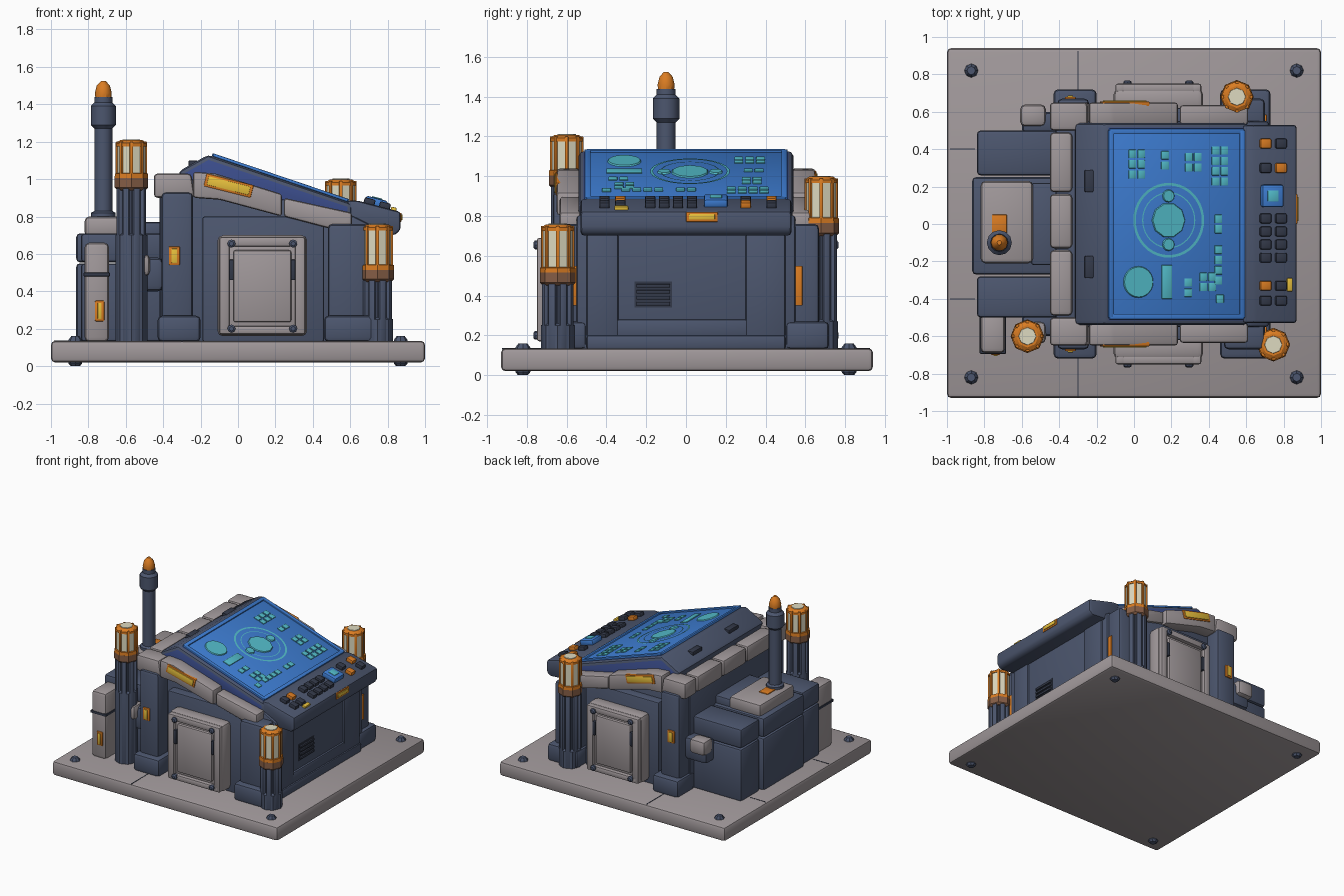
import bpy, bmesh, math
from mathutils import Matrix, Vector

cube = bpy.data.objects.get("Cube")
if cube:
    bpy.data.objects.remove(cube, do_unlink=True)


def material(name, r, g, b):
    m = bpy.data.materials.new(name)
    m.use_nodes = True
    col = [((c / 255 + 0.055) / 1.055) ** 2.4 for c in (r, g, b)] + [1]
    m.diffuse_color = col
    m.node_tree.nodes["Principled BSDF"].inputs["Base Color"].default_value = col
    return m


GREY = material("warm grey", 160, 152, 154)
SLATE = material("slate", 76, 86, 110)
DARK = material("dark slate", 52, 58, 74)
NAVY = material("navy", 58, 76, 138)
BLUE = material("screen blue", 62, 126, 212)
TEAL = material("teal", 84, 190, 204)
ORANGE = material("orange", 218, 124, 34)
YELLOW = material("yellow", 236, 196, 62)
CREAM = material("cream", 222, 218, 192)
BROWN = material("brown", 134, 94, 70)
made = []


def finish(name, bm, mats, bevel=0.0, matrix=None, rule=None):
    bmesh.ops.recalc_face_normals(bm, faces=bm.faces)
    if rule:
        for f in bm.faces:
            f.material_index = rule(f)
    if bevel:
        bmesh.ops.bevel(bm, geom=bm.edges[:], offset=bevel, segments=2, profile=0.5,
                        affect='EDGES', clamp_overlap=True)
    me = bpy.data.meshes.new(name)
    bm.to_mesh(me)
    bm.free()
    for m in mats if isinstance(mats, list) else [mats]:
        me.materials.append(m)
    ob = bpy.data.objects.new(name, me)
    bpy.context.collection.objects.link(ob)
    if matrix:
        ob.matrix_world = matrix
    made.append(ob)
    return ob


def box(name, x, y, z, mat, bevel=0.012, matrix=None):
    """Box from three (min, max) ranges."""
    bm = bmesh.new()
    mid = Vector([(a + b) / 2 for a, b in (x, y, z)])
    size = [abs(b - a) for a, b in (x, y, z)]
    bmesh.ops.create_cube(bm, size=1, matrix=Matrix.Translation(mid) @ Matrix.Diagonal((*size, 1)))
    return finish(name, bm, mat, min(bevel, min(size) * 0.4), matrix)


def prism(name, profile, y, mats, bevel=0.015, rule=None):
    """Side profile in x and z, extruded along y."""
    bm = bmesh.new()
    face = bm.faces.new([bm.verts.new((px, y[0], pz)) for px, pz in profile])
    ext = bmesh.ops.extrude_face_region(bm, geom=[face])
    bmesh.ops.translate(bm, vec=(0, y[1] - y[0], 0),
                        verts=[v for v in ext["geom"] if isinstance(v, bmesh.types.BMVert)])
    return finish(name, bm, mats, bevel, None, rule)


def turned(name, at, profile, mat, sides=8, matrix=None):
    """Lathe of (radius, z) pairs around a vertical axis."""
    bm = bmesh.new()
    rings = [[bm.verts.new((at[0] + r * math.cos(i * math.tau / sides),
                            at[1] + r * math.sin(i * math.tau / sides), z))
              for i in range(sides)] for r, z in profile]
    for a, b in zip(rings, rings[1:]):
        for i in range(sides):
            j = (i + 1) % sides
            bm.faces.new((a[i], a[j], b[j], b[i]))
    bm.faces.new(rings[0])
    bm.faces.new(rings[-1])
    return finish(name, bm, mat, 0, matrix)


def ring(name, r, width, z, mat, matrix, at=(0, 0)):
    bm = bmesh.new()
    n = 40
    loops = [[bm.verts.new((at[0] + q * math.cos(i * math.tau / n), at[1] + q * math.sin(i * math.tau / n), z))
              for i in range(n)] for q in (r - width, r)]
    for i in range(n):
        j = (i + 1) % n
        bm.faces.new((loops[0][i], loops[1][i], loops[1][j], loops[0][j]))
    return finish(name, bm, mat, 0, matrix)


def tilted(x, y, z, angle):
    return Matrix.Translation((x, y, z)) @ Matrix.Rotation(angle, 4, 'Y')


def glow(name, u, y, w, matrix=None):
    """Orange light frame with a yellow core, facing along y."""
    s = 1 if y > 0 else -1
    box(name + "_frame", u, (y - s * 0.03, y), w, ORANGE, 0.006, matrix)
    box(name + "_core", (u[0] + 0.015, u[1] - 0.015), (y - s * 0.02, y + s * 0.006),
        (w[0] + 0.012, w[1] - 0.012), YELLOW, 0.002, matrix)


# Base slab with bolts and seams
box("base_slab", (-1, 1), (-0.93, 0.94), (0.02, 0.135), GREY, 0.022)
for x in (-0.87, 0.87):
    for y in (-0.82, 0.82):
        turned("base_bolt", (x, y), [(0.025, 0), (0.037, 0.015), (0.037, 0.14), (0.022, 0.16)], SLATE)
for s in (-1, 1):
    box("base_seam", (-0.303, -0.297), (s * 0.7, s * 0.925), (0.13, 0.137), DARK, 0)
    box("base_side_seam", (-0.985, -0.85), (s * 0.4 - 0.003, s * 0.4 + 0.003), (0.13, 0.137), DARK, 0)

# Main body
prism("main_body", [(-0.42, 0.13), (0.72, 0.13), (0.72, 0.75), (0.62, 0.8), (-0.2, 1.0), (-0.42, 1.0)],
      (-0.55, 0.55), SLATE)
box("body_skirt", (0.6, 0.745), (-0.5, 0.5), (0.13, 0.2), SLATE)
for y in ((-0.5, -0.34), (0.3, 0.5)):
    box("end_panel_stile", (0.7, 0.735), y, (0.19, 0.71), SLATE)
box("end_panel_sill", (0.7, 0.735), (-0.35, 0.31), (0.19, 0.28), SLATE)
box("vent_recess", (0.7, 0.724), (-0.26, -0.07), (0.34, 0.47), DARK, 0)
for i in range(4):
    box("vent_slat", (0.71, 0.735), (-0.25, -0.08), (0.35 + i * 0.03, 0.368 + i * 0.03), DARK, 0.004)

# Front and back: pillars, doors, trim
for s in (-1, 1):
    def ys(a, b):
        return (s * a, s * b)
    box("door_surround", (-0.19, 0.46), ys(0.5, 0.62), (0.13, 0.8), SLATE)
    box("door", (-0.11, 0.37), ys(0.6, 0.72), (0.16, 0.7), GREY, 0.03)
    for x in ((-0.1, -0.045), (0.305, 0.36)):
        box("door_stile", x, ys(0.7, 0.75), (0.17, 0.69), GREY)
    for z in ((0.17, 0.215), (0.64, 0.69)):
        box("door_rail", (-0.09, 0.35), ys(0.7, 0.75), z, GREY)
    box("door_plate", (-0.025, 0.285), ys(0.7, 0.742), (0.235, 0.62), GREY)
    for x in (-0.035, 0.295):
        box("door_slot", (x - 0.012, x + 0.012), ys(0.72, 0.75), (0.46, 0.57), DARK, 0.004)
        for z in (0.2, 0.655):
            turned("door_bolt", (0, 0), [(0.022, 0), (0.022, 0.02), (0.012, 0.028)], SLATE, 8,
                   Matrix.Translation((x, s * 0.74, z)) @ Matrix.Rotation(-s * math.pi / 2, 4, 'X'))
    box("left_pillar", (-0.41, -0.24), ys(0.5, 0.67), (0.13, 0.93), SLATE, 0.025)
    box("left_pillar_foot", (-0.43, -0.2), ys(0.5, 0.72), (0.13, 0.27), SLATE, 0.025)
    box("right_pillar", (0.48, 0.7), ys(0.5, 0.67), (0.13, 0.76), SLATE, 0.025)
    box("right_pillar_foot", (0.46, 0.73), ys(0.5, 0.72), (0.13, 0.27), SLATE, 0.025)
    glow("pillar_light", (-0.37, -0.31), s * 0.68, (0.54, 0.64))
    box("pillar_side_light", (0.69, 0.71), ys(0.55, 0.585), (0.35, 0.55), ORANGE, 0.004)
    prism("corner_trim", [(-0.45, 0.9), (-0.45, 1.03), (-0.25, 1.03), (-0.23, 0.9)], ys(0.5, 0.65), GREY, 0.02)
    prism("long_trim", [(-0.24, 0.9), (-0.24, 1.04), (-0.12, 1.03), (0.235, 0.92), (0.235, 0.8), (-0.1, 0.89)],
          ys(0.53, 0.65), GREY, 0.016)
    prism("end_trim", [(0.245, 0.8), (0.245, 0.9), (0.61, 0.82), (0.61, 0.73), (0.55, 0.72)],
          ys(0.53, 0.635), GREY, 0.016)
    glow("trim_light", (-0.13, 0.13), s * 0.655, (-0.035, 0.035), tilted(-0.05, 0, 0.965, math.radians(14)))
    box("side_pod", (-0.6, -0.4), ys(0.48, 0.6), (0.4, 0.58), SLATE, 0.03)
    box("pod_cap", (-0.61, -0.47), ys(0.52, 0.64), (0.48, 0.6), GREY, 0.03)
    box("hood_slot", (-0.265, -0.215), (s * 0.23 - 0.06, s * 0.23 + 0.06), (1.065, 1.1), DARK, 0.008)

# Rear-edge trim blocks
for y in ((-0.49, -0.14), (-0.13, 0.16), (0.17, 0.49)):
    box("edge_trim", (-0.45, -0.33), y, (0.9, 1.03), GREY, 0.022)

# Sloped display hood; long sides and top are navy
prism("display_hood", [(-0.3, 0.95), (-0.32, 1.04), (-0.16, 1.13), (0.61, 0.87), (0.61, 0.75)], (-0.54, 0.54),
      [SLATE, NAVY], 0.025, lambda f: int(abs(f.normal.y) > 0.5 or f.normal.x > 0.2 and f.normal.z > 0.5))
SLOPE = math.atan2(0.26, 0.77)
screen = tilted(0.22, 0, 1.002, SLOPE)
box("screen", (-0.375, 0.385), (-0.5, 0.5), (-0.02, 0.006), BLUE, 0.004, screen)
for y in (-0.495, 0.495):
    box("screen_side_rim", (-0.375, 0.385), (y - 0.015, y + 0.015), (0, 0.016), BLUE, 0.004, screen)
for x in (-0.365, 0.375):
    box("screen_end_rim", (x - 0.015, x + 0.015), (-0.5, 0.5), (0, 0.016), BLUE, 0.004, screen)

# Display graphics
for r, w in ((0.2, 0.014), (0.15, 0.006)):
    ring("dial_ring", r, w, 0.011, TEAL, screen, (-0.04, 0.02))
turned("dial_core", (-0.04, 0.02), [(0.095, 0.005), (0.09, 0.013)], TEAL, 10, screen)
for y in (-0.11, 0.15):
    turned("dial_marker", (-0.04, y), [(0.035, 0.005), (0.03, 0.014)], TEAL, 12, screen)
turned("round_gauge", (-0.21, -0.31), [(0.085, 0.005), (0.08, 0.013)], TEAL, 24, screen)
# centre x, centre y, columns, rows of small tiles
for x, y, nx, ny in ((-0.22, 0.32, 2, 3), (-0.06, 0.34, 1, 2), (0.1, 0.33, 2, 2), (0.25, 0.31, 2, 4),
                     (0.24, 0.0, 1, 2), (0.24, -0.22, 1, 4), (0.07, -0.34, 1, 2), (0.18, -0.31, 2, 2),
                     (0.25, -0.4, 1, 1)):
    for i in range(nx):
        for j in range(ny):
            cx, cy = x + (i - (nx - 1) / 2) * 0.05, y + (j - (ny - 1) / 2) * 0.055
            box("display_tile", (cx - 0.021, cx + 0.021), (cy - 0.022, cy + 0.022), (0.004, 0.013),
                TEAL, 0.003, screen)
box("display_bar", (-0.08, -0.02), (-0.4, -0.22), (0.004, 0.013), TEAL, 0.003, screen)

# Control lip and buttons
prism("control_lip", [(0.58, 0.72), (0.58, 0.885), (0.64, 0.885), (0.87, 0.825), (0.87, 0.73), (0.84, 0.7)],
      (-0.53, 0.53), SLATE, 0.018)
panel = tilted(0.74, 0, 0.862, math.radians(14.6))
box("blue_button", (-0.065, 0.055), (0.09, 0.21), (-0.01, 0.035), BLUE, 0.012, panel)
box("blue_button_cap", (-0.035, 0.025), (0.12, 0.18), (0.03, 0.04), TEAL, 0.004, panel)
for y in (-0.41, -0.33, -0.18, -0.11, -0.04, 0.03, 0.3, 0.43):
    for x in (-0.04, 0.045):
        lit = (x < 0 and y in (-0.33, 0.43)) or (x > 0 and y == 0.3)
        box("button", (x - 0.03, x + 0.03), (y - 0.026, y + 0.026), (-0.01, 0.025),
            ORANGE if lit else DARK, 0.008, panel)
box("edge_button", (0.08, 0.11), (-0.36, -0.29), (-0.02, 0.012), YELLOW, 0.005, panel)
box("lip_light_frame", (0.85, 0.874), (0, 0.16), (0.77, 0.82), ORANGE, 0.005)
box("lip_light_core", (0.86, 0.88), (0.015, 0.145), (0.782, 0.81), YELLOW, 0.003)

# Side equipment cabinet
for y, x in (((-0.5, -0.28), -0.84), ((-0.27, 0.25), -0.865), ((0.26, 0.5), -0.84)):
    box("cabinet_body", (x, -0.4), y, (0.13, 0.55), SLATE, 0.02)
    box("cabinet_lid", (x, -0.4), y, (0.555, 0.71), SLATE, 0.02)
box("cabinet_riser", (-0.55, -0.4), (-0.22, 0.22), (0.68, 0.77), SLATE, 0.015)
box("cabinet_plate", (-0.82, -0.54), (-0.21, 0.23), (0.69, 0.8), GREY, 0.025)
box("plate_light", (-0.76, -0.68), (-0.05, 0.05), (0.79, 0.807), ORANGE, 0.004)
box("side_locker", (-0.82, -0.69), (-0.69, -0.48), (0.13, 0.66), GREY, 0.025)
box("locker_band", (-0.825, -0.685), (-0.694, -0.48), (0.48, 0.5), DARK, 0.004)
glow("locker_light", (-0.765, -0.715), -0.7, (0.24, 0.35))

# Mast
turned("mast", (-0.72, -0.1), [(0.065, 0.78), (0.065, 0.82), (0.048, 0.83), (0.048, 1.27), (0.067, 1.29),
                              (0.067, 1.39), (0.048, 1.41), (0.048, 1.44)], SLATE, 12)
turned("mast_tip", (-0.72, -0.1), [(0.042, 1.43), (0.045, 1.46), (0.035, 1.5), (0.012, 1.525)], ORANGE, 10)


# Caged lamps on posts
def lamp(x, y, low, top, foot_top):
    turned("lamp_post", (x, y), [(0.085, 0.13), (0.085, foot_top), (0.065, foot_top + 0.01), (0.065, low)], SLATE, 8)
    for k in range(8):
        a = (k + 0.5) * math.tau / 8
        m = Matrix.Translation((x, y, 0)) @ Matrix.Rotation(a, 4, 'Z')
        box("post_rib", (0.05, 0.08), (-0.018, 0.018), (0.13, low - 0.02), SLATE, 0.005, m)
        m = Matrix.Translation((x, y, 0)) @ Matrix.Rotation(a + math.pi / 8, 4, 'Z')
        box("cage_bar", (0.065, 0.084), (-0.009, 0.009), (low + 0.05, top - 0.01), ORANGE, 0.004, m)
    turned("lamp_collar", (x, y), [(0.075, low - 0.03), (0.09, low - 0.015), (0.09, low + 0.035)], BROWN)
    turned("cage_ring", (x, y), [(0.09, low + 0.03), (0.088, low + 0.06), (0.07, low + 0.065)], ORANGE)
    turned("lamp_glass", (x, y), [(0.078, low + 0.05), (0.078, top - 0.015), (0.05, top - 0.004)], CREAM)
    turned("cage_cap", (x, y), [(0.084, top - 0.035), (0.084, top - 0.018), (0.06, top - 0.002)], ORANGE)
    turned("lamp_top", (x, y), [(0.05, top - 0.01), (0.046, top + 0.002)], CREAM)


lamp(-0.57, -0.6, 0.97, 1.21, 0.7)
lamp(0.745, -0.645, 0.48, 0.76, 0.25)
lamp(0.55, 0.68, 0.73, 1.0, 0.27)

# Smooth the rounded edges, keep hard ones crisp
bpy.ops.object.select_all(action='DESELECT')
for ob in made:
    ob.select_set(True)
bpy.context.view_layer.objects.active = made[0]
bpy.ops.object.shade_smooth_by_angle(angle=math.radians(35))
